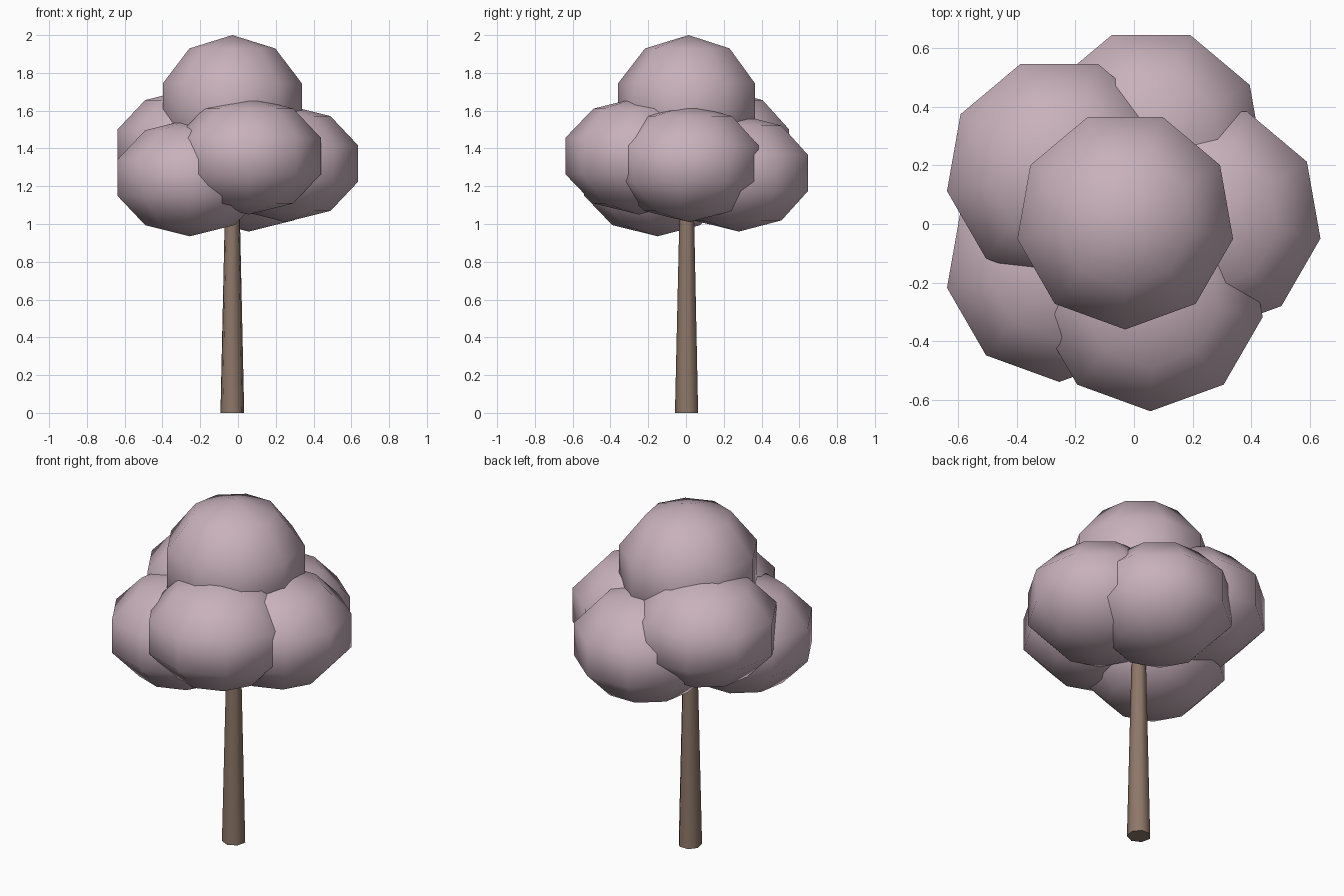
import bpy, bmesh, math

if "Cube" in bpy.data.objects:
    bpy.data.objects.remove(bpy.data.objects["Cube"])


def material(name, rgb):
    m = bpy.data.materials.new(name)
    m.diffuse_color = (*rgb, 1)
    m.use_nodes = True
    m.node_tree.nodes["Principled BSDF"].inputs["Base Color"].default_value = m.diffuse_color
    return m


pink = material("blossom pink", (0.58, 0.44, 0.50))
brown = material("bark brown", (0.27, 0.185, 0.14))


def lathe(name, profile, sides, centre, mat, angle):
    """Stack rings of (radius, z); the first corner points to -y, zero radius makes a pole."""
    bm = bmesh.new()
    rings = []
    for r, z in profile:
        n = sides if r > 1e-4 else 1
        rings.append([bm.verts.new((r * math.sin(2 * math.pi * i / sides),
                                    -r * math.cos(2 * math.pi * i / sides), z))
                      for i in range(n)])
    for a, b in zip(rings, rings[1:]):
        for i in range(sides):
            j = (i + 1) % sides
            quad = [a[i % len(a)], a[j % len(a)], b[j % len(b)], b[i % len(b)]]
            bm.faces.new(list(dict.fromkeys(quad)))
    for end in (rings[0], rings[-1]):
        if len(end) > 1:
            bm.faces.new(end)
    bmesh.ops.recalc_face_normals(bm, faces=bm.faces[:])
    me = bpy.data.meshes.new(name)
    bm.to_mesh(me)
    bm.free()
    me.materials.append(mat)
    ob = bpy.data.objects.new(name, me)
    ob.location = centre
    bpy.context.collection.objects.link(ob)
    bpy.ops.object.select_all(action='DESELECT')
    ob.select_set(True)
    bpy.context.view_layer.objects.active = ob
    bpy.ops.object.shade_smooth_by_angle(angle=math.radians(angle))


def blob(name, centre, radius, height):
    """Squashed ball with nine sides and five bands."""
    prof = [(radius * math.sin(math.pi * k / 5), -height * math.cos(math.pi * k / 5))
            for k in range(6)]
    lathe(name, prof, 9, centre, pink, 80)


# Tapered trunk
lathe("trunk", [(0.0645, 0), (0.037, 1.22)], 7, (-0.03, 0.006, 0), brown, 60)

# Crown: one top ball over a ring of five flatter ones
blob("crown_top", (-0.03, 0.014, 1.63), 0.393, 0.37)
for name, centre in {
    "crown_right": (0.253, 0.018, 1.32),
    "crown_back_right": (0.058, 0.28, 1.27),
    "crown_back_left": (-0.255, 0.18, 1.405),
    "crown_front_left": (-0.255, -0.15, 1.245),
    "crown_front": (0.056, -0.25, 1.36),
}.items():
    blob(name, centre, 0.409, 0.31)
